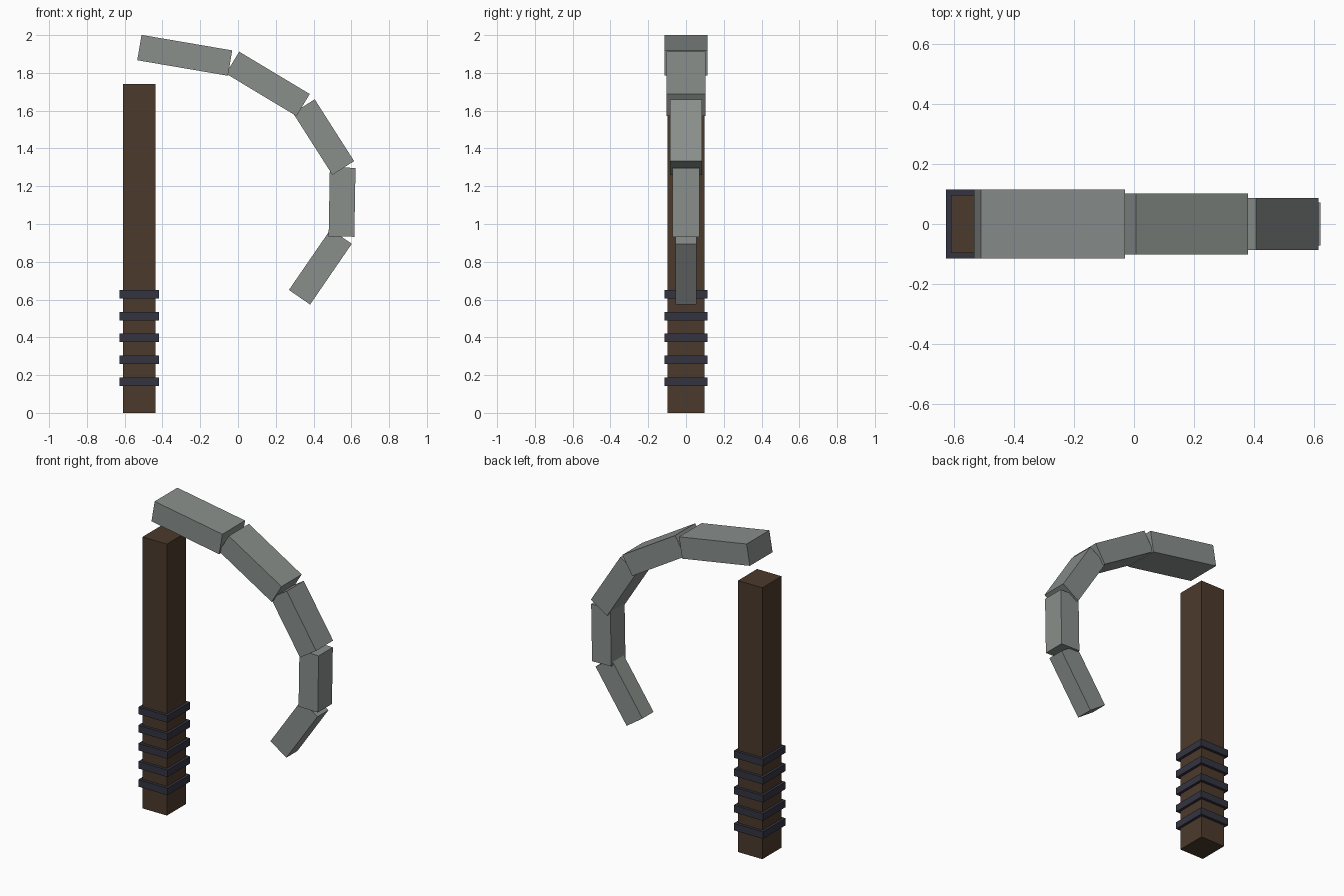
import bpy
import math

if "Cube" in bpy.data.objects:
    bpy.data.objects.remove(bpy.data.objects["Cube"])


def material(name, rgb):
    m = bpy.data.materials.new(name)
    m.diffuse_color = (*rgb, 1)
    m.use_nodes = True
    m.node_tree.nodes["Principled BSDF"].inputs["Base Color"].default_value = m.diffuse_color
    return m


wood = material("dark_wood", (0.072, 0.042, 0.025))
wrap = material("dark_navy_wrap", (0.034, 0.034, 0.053))
steel = material("grey_steel", (0.25, 0.275, 0.26))


def box(name, centre, size, mat, angle=0):
    """Box turned by angle degrees in the xz plane."""
    bpy.ops.mesh.primitive_cube_add(size=1, location=centre,
                                    rotation=(0, math.radians(angle), 0))
    ob = bpy.context.object
    ob.name = name
    ob.scale = size
    ob.data.materials.append(mat)
    return ob


# Square wooden handle
box("handle", (-0.523, 0, 0.87), (0.173, 0.194, 1.74), wood)

# Grip bands around the lower handle
for i in range(5):
    box(f"grip_band_{i + 1}", (-0.523, 0, 0.164 + 0.1163 * i),
        (0.207, 0.23, 0.045), wrap)

# Curved blade: x, z, length, width, downward angle of each segment
segments = [
    (-0.282, 1.893, 0.487, 0.230, 9.7),
    (0.158, 1.742, 0.436, 0.204, 31),
    (0.453, 1.460, 0.388, 0.172, 57.5),
    (0.551, 1.116, 0.365, 0.144, 91),
    (0.436, 0.773, 0.390, 0.112, 124.5),
]
for i, (x, z, length, width, angle) in enumerate(segments):
    box(f"blade_segment_{i + 1}", (x, 0, z), (length, width, 0.136),
        steel, angle)
